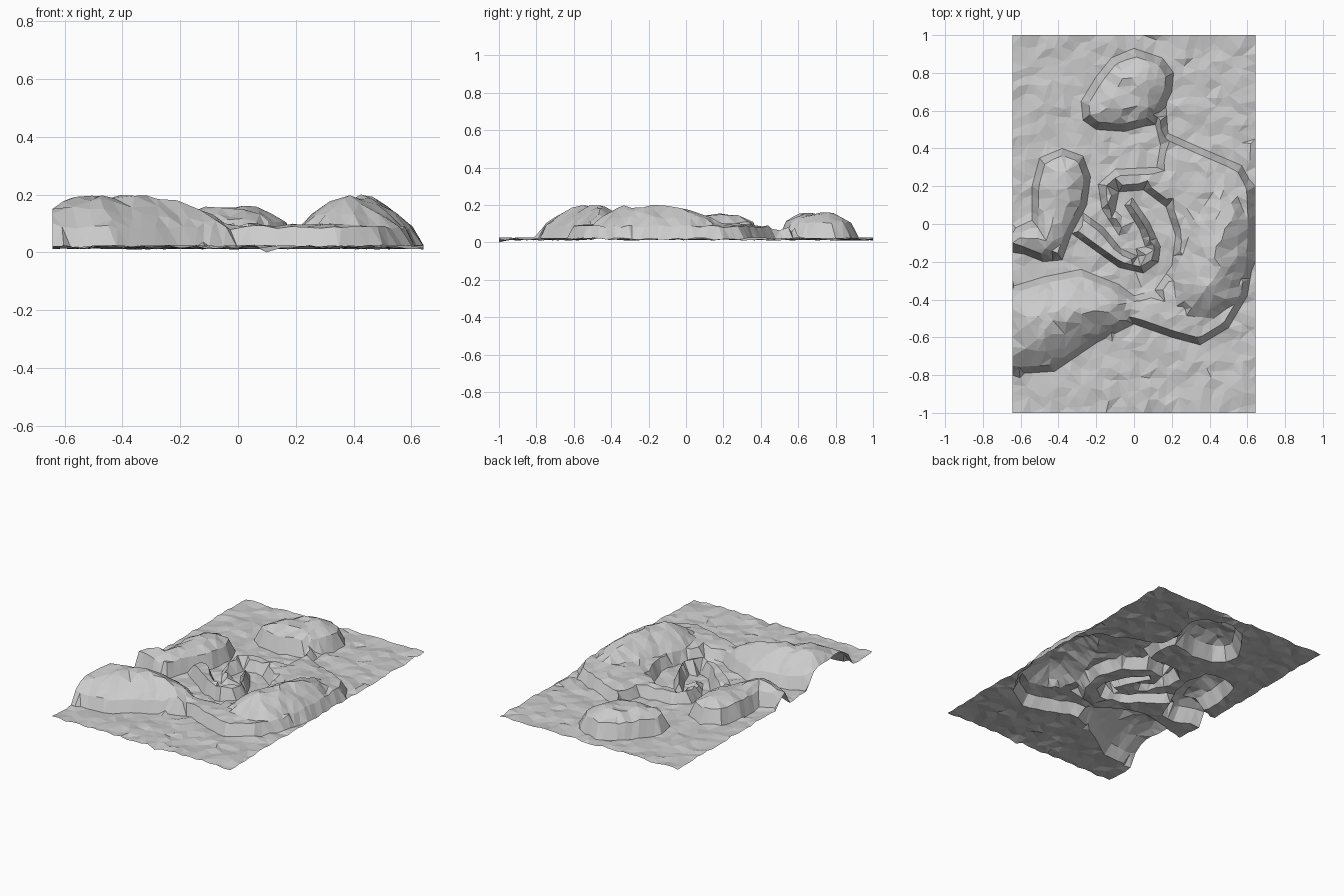
import bpy
import math
import random
from mathutils import Vector
from mathutils.geometry import delaunay_2d_cdt, intersect_point_line

random.seed(4)
cube = bpy.data.objects.get("Cube")
if cube:
    bpy.data.objects.remove(cube)

HALF_X, HALF_Y = 0.643, 1.0


def outline(*points):
    """Closed outline from points in hundredths of a unit."""
    return [Vector((x / 100, y / 100)) for x, y in points]


def segments(poly):
    return zip(poly, poly[1:] + poly[:1])


def inside_distance(p, poly):
    """Distance to the outline, positive inside and negative outside."""
    nearest, inside = math.inf, False
    for a, b in segments(poly):
        q, t = intersect_point_line(p, a, b)
        q = a.lerp(b, min(max(t, 0), 1))
        nearest = min(nearest, (p - q.to_2d()).length)
        if (a.y > p.y) != (b.y > p.y):
            if p.x < a.x + (p.y - a.y) * (b.x - a.x) / (b.y - a.y):
                inside = not inside
    return nearest if inside else -nearest


# Raised land: the plateau curls into a hook around the central valley,
# and the hills on the right run on past the border, which cuts them
plateau = outline(
    (-74, -80), (-42, -78), (-20, -63), (0, -53), (20, -60), (35, -64),
    (50, -55), (60, -38), (63, -20), (64, 0), (63, 20), (57, 31), (36, 40),
    (18, 48), (17, 62), (10, 58), (14, 42), (12, 30), (-10, 29), (-19, 21),
    (-17, 8), (-8, -6), (1, -13), (-3, -5), (-10, 7), (-8, 17), (5, 18),
    (17, 9), (22, -6), (20, -22), (11, -35), (0, -38), (-8, -32),
    (-28, -24), (-48, -28), (-74, -36))
inner_arm = outline(
    (-33, -5), (-22, -13), (-8, -23), (5, -26), (13, -20), (14, -12), (8, 1),
    (-1, 14), (-5, 10), (3, -3), (6, -12), (2, -17), (-7, -13), (-16, -2),
    (-27, 6))
front_hill = outline(
    (-74, -80), (-42, -77), (-20, -62), (-4, -53), (0, -41), (-8, -34),
    (-28, -25), (-48, -29), (-74, -36))
side_hill = outline(
    (21, -30), (23, -48), (42, -50), (53, -42), (59, -20), (60, 2), (53, 19),
    (42, 17), (32, 2))
back_hill = outline(
    (-28, 65), (-27, 55), (-20, 50), (-5, 49), (10, 53), (15, 60), (20, 70),
    (21, 80), (15, 88), (0, 93), (-12, 88), (-20, 78))
left_hill = outline(
    (-54, 20), (-50, 35), (-38, 40), (-27, 36), (-23, 25), (-25, 10),
    (-33, -5), (-38, -19), (-48, -20), (-68, -12), (-67, -4), (-54, 2))

# Each landform: outline, wall width, wall height, dome height, dome radius
landforms = [
    (plateau, 0.035, 0.065, 0.015, 0.15),
    (inner_arm, 0.03, 0.07, 0.02, 0.08),
    (front_hill, 0.035, 0.08, 0.095, 0.2),
    (side_hill, 0.045, 0.1, 0.075, 0.16),
    (back_hill, 0.04, 0.08, 0.055, 0.14),
    (left_hill, 0.035, 0.075, 0.055, 0.12),
]


def height(p):
    best = 0
    for poly, wall, wall_height, dome, radius in landforms:
        d = inside_distance(p, poly)
        if d > 0:
            t = min(d / radius, 1)
            best = max(best, min(d / wall, 1) * wall_height + dome * t * t * (3 - 2 * t))
    return 0.018 + best + random.uniform(-0.008, 0.008)


points = []


def add_point(p, gap):
    if abs(p.x) < HALF_X + 1e-4 and abs(p.y) < HALF_Y + 1e-4:
        if all((p - q).length > gap for q in points):
            points.append(p)


# Straight border of the sheet
COLUMNS, ROWS = 26, 40
for i in range(COLUMNS + 1):
    for side in (-HALF_Y, HALF_Y):
        add_point(Vector((HALF_X * (2 * i / COLUMNS - 1), side)), 0.01)
for j in range(ROWS + 1):
    for side in (-HALF_X, HALF_X):
        add_point(Vector((side, HALF_Y * (2 * j / ROWS - 1))), 0.01)

# Foot and crest lines of every wall
for poly, wall, *rest in landforms:
    for a, b in segments(poly):
        steps = max(1, round((b - a).length / 0.05))
        normal = Vector((a.y - b.y, b.x - a.x)).normalized() * wall
        for k in range(steps):
            foot = a.lerp(b, k / steps)
            crest = a.lerp(b, (k + 0.5) / steps)
            add_point(foot, 0.02)
            add_point(max((crest + normal, crest - normal),
                          key=lambda p: inside_distance(p, poly)), 0.02)

# Irregular points over the open ground
for i in range(COLUMNS):
    for j in range(ROWS):
        u = (i + random.uniform(0.15, 0.85)) / COLUMNS
        v = (j + random.uniform(0.15, 0.85)) / ROWS
        add_point(Vector((HALF_X * (2 * u - 1), HALF_Y * (2 * v - 1))), 0.032)

# Faceted terrain sheet resting on the ground at its lowest point
flat, _, faces, *_ = delaunay_2d_cdt(points, [], [], 0, 1e-5)
heights = [height(p) for p in flat]
heights[heights.index(min(heights))] = 0
mesh = bpy.data.meshes.new("terrain")
mesh.from_pydata([(p.x, p.y, h) for p, h in zip(flat, heights)], [], faces)
terrain = bpy.data.objects.new("terrain", mesh)
bpy.context.collection.objects.link(terrain)

# Plain grey stone
grey = bpy.data.materials.new("light_grey")
grey.use_nodes = True
grey.diffuse_color = (0.6, 0.6, 0.6, 1)
grey.node_tree.nodes["Principled BSDF"].inputs["Base Color"].default_value = (0.6, 0.6, 0.6, 1)
mesh.materials.append(grey)
